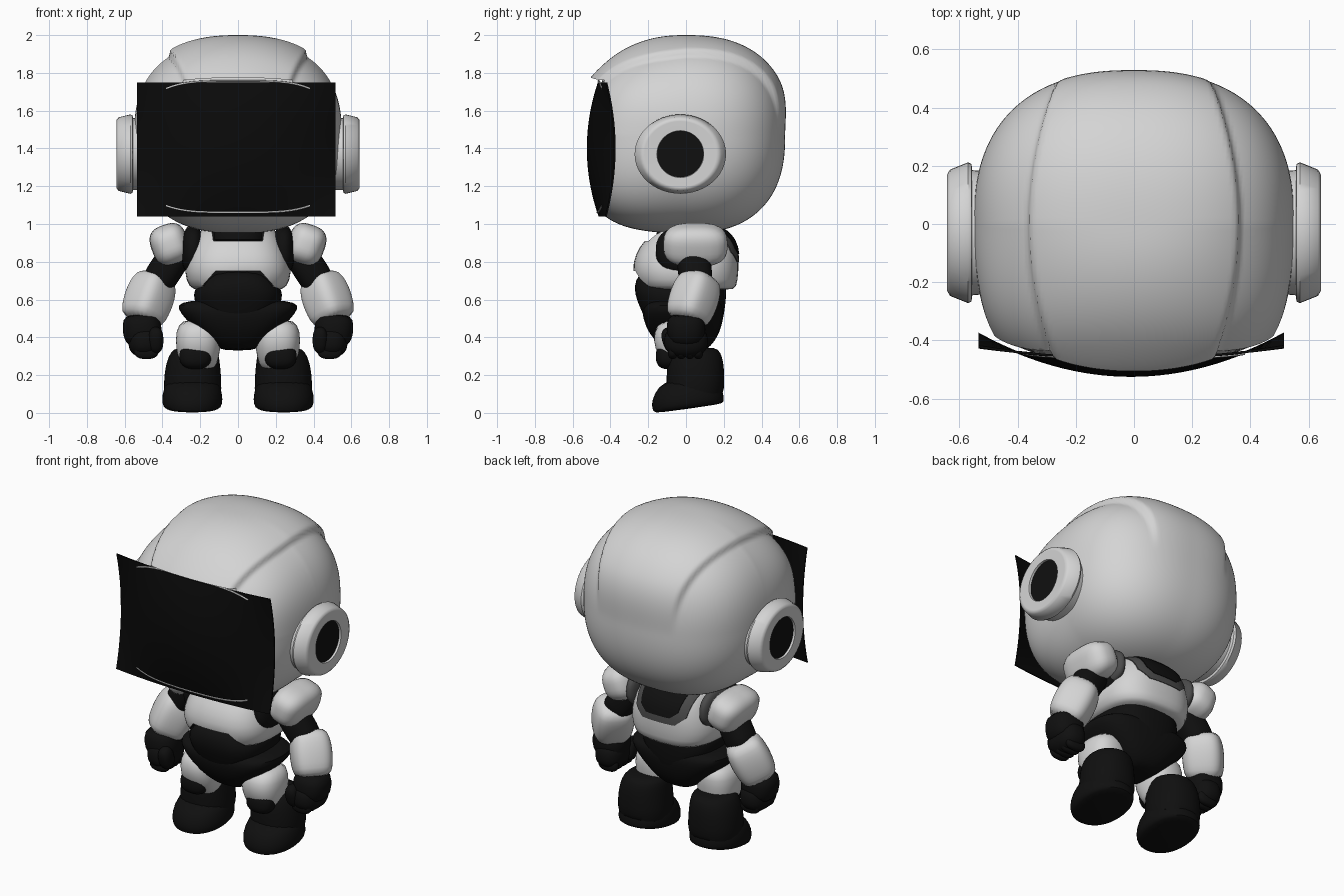
import bpy, bmesh, math
from mathutils import Vector, Matrix, Euler

if "Cube" in bpy.data.objects:
    bpy.data.objects.remove(bpy.data.objects["Cube"])


def material(name, v):
    m = bpy.data.materials.new(name)
    m.use_nodes = True
    col = (v, v, v, 1)
    m.diffuse_color = col
    bsdf = next(n for n in m.node_tree.nodes if n.type == 'BSDF_PRINCIPLED')
    bsdf.inputs["Base Color"].default_value = col
    return m


WHITE = material("white_shell", 0.66)
BLACK = material("black_suit", 0.005)
GLASS = material("visor_black", 0.003)
GREY = material("dark_grey", 0.07)


def finish(bm, name, mat, side=1, subsurf=0, angle=40):
    """Turn a bmesh into a smooth object; side -1 reflects it to -x."""
    for v in bm.verts:
        v.co.x *= side
    bmesh.ops.recalc_face_normals(bm, faces=bm.faces)
    me = bpy.data.meshes.new(name)
    bm.to_mesh(me)
    bm.free()
    ob = bpy.data.objects.new(name, me)
    bpy.context.collection.objects.link(ob)
    me.materials.append(mat)
    bpy.ops.object.select_all(action='DESELECT')
    bpy.context.view_layer.objects.active = ob
    ob.select_set(True)
    if subsurf:
        ob.modifiers.new("Smooth", 'SUBSURF').levels = subsurf
        bpy.ops.object.modifier_apply(modifier="Smooth")
    bpy.ops.object.shade_smooth_by_angle(angle=math.radians(angle))
    return ob


def loft(name, mat, sections, p=2.4, matrix=Matrix(), side=1, n=20):
    """Skin superellipse rings given as (z, cx, cy, rx, ry)."""
    bm = bmesh.new()
    rings = []
    for z, cx, cy, rx, ry in sections:
        ring = []
        for i in range(n):
            c, s = math.cos(math.tau * i / n), math.sin(math.tau * i / n)
            x = cx + rx * math.copysign(abs(c) ** (2 / p), c)
            y = cy + ry * math.copysign(abs(s) ** (2 / p), s)
            ring.append(bm.verts.new(matrix @ Vector((x, y, z))))
        rings.append(ring)
    for a, b in zip(rings, rings[1:]):
        for i in range(n):
            j = (i + 1) % n
            bm.faces.new((a[i], a[j], b[j], b[i]))
    bm.faces.new(rings[0][::-1])
    bm.faces.new(rings[-1])
    return finish(bm, name, mat, side, 1)


def limb(name, mat, a, b, radii, side, p=2.4):
    """Loft along the line a-b; radii are spread evenly."""
    a, b = Vector(a), Vector(b)
    d = b - a
    m = Matrix.Translation(a) @ d.to_track_quat('Z', 'Y').to_matrix().to_4x4()
    k = len(radii) - 1
    secs = [(d.length * i / k, 0, 0, r, r) for i, r in enumerate(radii)]
    return loft(name, mat, secs, p, m, side)


def blob(name, mat, loc, size, side=1, rot=(0, 0, 0), p=2.5):
    """Rounded box (superellipsoid)."""
    bm = bmesh.new()
    bmesh.ops.create_uvsphere(bm, u_segments=28, v_segments=18, radius=1)
    m = Matrix.Translation(loc) @ Euler(rot).to_matrix().to_4x4()
    for v in bm.verts:
        r = sum(abs(c) ** p for c in v.co) ** (-1 / p)
        v.co = m @ Vector([c * r * s for c, s in zip(v.co, size)])
    return finish(bm, name, mat, side)


def carve(target, cutter, operation='DIFFERENCE'):
    """Boolean with cutter, keeping its material on the cut, then delete it."""
    cutter.hide_render = True
    mod = target.modifiers.new("Cut", 'BOOLEAN')
    mod.operation, mod.solver, mod.object = operation, 'EXACT', cutter
    mod.material_mode = 'TRANSFER'
    bpy.ops.object.select_all(action='DESELECT')
    bpy.context.view_layer.objects.active = target
    target.select_set(True)
    bpy.ops.object.modifier_apply(modifier="Cut")
    bpy.data.objects.remove(cutter)
    bpy.ops.object.shade_smooth_by_angle(angle=math.radians(40))


def thicken(bm, faces, dy):
    new = bmesh.ops.extrude_face_region(bm, geom=faces)["geom"]
    verts = [g for g in new if isinstance(g, bmesh.types.BMVert)]
    bmesh.ops.translate(bm, vec=(0, dy, 0), verts=verts)


def prism(mat, half_profile, y0, y1):
    """Mirrored x-z outline extruded from y0 to y1."""
    bm = bmesh.new()
    pts = half_profile + [(-x, z) for x, z in reversed(half_profile)]
    thicken(bm, [bm.faces.new([bm.verts.new((x, y0, z)) for x, z in pts])], y1 - y0)
    return finish(bm, "cutter", mat)


def visor_y(x, z):
    u, v = (x / 0.535) ** 2, ((z - 1.4) / 0.355) ** 2
    return -0.517 + 0.15 * u + 0.06 * v - 0.11 * u * v


def shell(name, mat, half, z0, z1, arch, offset, depth):
    """Curved sheet on the visor surface, thickened towards the front."""
    bm = bmesh.new()
    bmesh.ops.create_grid(bm, x_segments=32, y_segments=24, size=1)
    for v in bm.verts:
        u, t = v.co.x, (v.co.y + 1) / 2
        x, z = u * half, (z0 + arch * u * u) * (1 - t) + (z1 - 2 * arch * u * u) * t
        v.co = (x, visor_y(x, z) + offset, z)
    thicken(bm, bm.faces[:], -depth)
    return finish(bm, name, mat)


def smoothstep(t):
    t = min(1, max(0, t))
    return t * t * (3 - 2 * t)


# Helmet: rounded box with a raised crest band, opened for the visor
bm = bmesh.new()
bmesh.ops.create_uvsphere(bm, u_segments=144, v_segments=120, radius=1,
                          matrix=Matrix.Rotation(math.pi / 2, 4, 'Y'))
for v in bm.verts:
    d = v.co.copy()
    front, low, up = max(0, -d.y), max(0, -d.z), max(0, d.z)
    p = 2.45 + 0.4 * smoothstep(front * 1.5) + 0.2 * front * low - 1.5 * front * up
    q = d * sum(abs(c) ** p for c in d) ** (-1 / p)
    q.x *= 0.55
    q.y *= 0.525 if q.y > 0 else 0.57
    q.z *= 0.5 if q.z > 0 else 0.52
    crest = smoothstep((0.37 - 0.4 * q.y ** 2 - abs(q.x)) / 0.035) * smoothstep(q.z / 0.3)
    v.co = q + d * 0.03 * crest + Vector((0, 0, 1.47))
helmet = finish(bm, "helmet", WHITE)
carve(helmet, shell("cutter", WHITE, 0.6, 1.04, 1.775, 0.03, 0.012, 0.4))
visor = shell("visor", GLASS, 0.525, 1.04, 1.75, 0, 0, 0.008)
visor.location.x = -0.01

# Thin edges of the helmet opening, just proud of the visor
for name, z0, bend in (("visor_lower_edge", 1.062, 0.035), ("visor_upper_edge", 1.757, -0.04)):
    cu = bpy.data.curves.new(name, 'CURVE')
    cu.dimensions, cu.bevel_depth, cu.bevel_resolution = '3D', 0.005, 2
    sp = cu.splines.new('POLY')
    sp.points.add(24)
    for i, pt in enumerate(sp.points):
        u = i / 12 - 1
        z = z0 + bend * u ** 4
        pt.co = (0.38 * u, visor_y(0.38 * u, z) - 0.007, z, 1)
    cu.materials.append(WHITE)
    bpy.context.collection.objects.link(bpy.data.objects.new(name, cu))


# Torso: chest shell with belly and collar cut-outs
def chest_shape(name, mat, grow):
    return loft(name, mat, [(z, 0, cy, rx + grow, ry + grow) for z, cy, rx, ry in (
        (0.65, 0.01, 0.22, 0.23), (0.66, 0.01, 0.26, 0.26), (0.75, -0.005, 0.29, 0.285),
        (0.84, 0.005, 0.265, 0.275), (0.92, 0.02, 0.23, 0.24), (0.97, 0.03, 0.2, 0.18),
        (0.99, 0.03, 0.15, 0.14))], 2.7, n=28)


chest = chest_shape("chest", WHITE, 0)
carve(chest, prism(BLACK, [(0.22, 0.6), (0.2, 0.66), (0.12, 0.75)], -0.5, -0.2))
carve(chest, prism(BLACK, [(0.13, 0.91), (0.16, 1.1)], -0.5, -0.1))

# Back panel: two thin plates following the chest
for name, mat, grow, outline in (
        ("back_panel_rim", GREY, 0.004, [(0.11, 0.8), (0.17, 0.85), (0.19, 0.98)]),
        ("back_panel", BLACK, 0.008, [(0.08, 0.84), (0.125, 0.875), (0.145, 0.98)])):
    carve(chest_shape(name, mat, grow), prism(mat, outline, 0.1, 0.5), 'INTERSECT')

loft("neck", BLACK, [(0.88, 0, 0, 0.16, 0.17), (0.95, 0, 0, 0.15, 0.16), (1.02, 0, 0, 0.14, 0.14)])
loft("abdomen", BLACK, [
    (0.42, 0, 0, 0.12, 0.18), (0.5, 0, -0.01, 0.19, 0.21), (0.6, 0, -0.025, 0.24, 0.24),
    (0.65, 0, -0.03, 0.235, 0.245), (0.7, 0, -0.025, 0.2, 0.245), (0.76, 0, -0.02, 0.14, 0.22)], 2.8)
loft("pelvis", BLACK, [
    (0.33, 0, 0, 0.07, 0.08), (0.345, 0, 0, 0.11, 0.13), (0.42, 0, -0.01, 0.2, 0.19),
    (0.5, 0, -0.015, 0.285, 0.215), (0.555, 0, -0.015, 0.325, 0.22), (0.585, 0, -0.01, 0.31, 0.2),
    (0.6, 0, -0.01, 0.2, 0.18)], 3)

for side, tag in ((1, "left_"), (-1, "right_")):
    # Ear disc: chamfered oval rim and a round dark centre
    bm = bmesh.new()
    rings = []
    for x, ry, rz in ((0.5, .21, .19), (0.556, .215, .19), (0.558, .236, .205), (0.57, .242, .21),
                      (0.632, .217, .195), (0.642, .2, .182), (0.642, .19, .174),
                      (0.64, .124, .124), (0.628, .122, .122)):
        rings.append([bm.verts.new((x, -0.03 + ry * math.cos(math.tau * i / 48),
                                    1.37 + rz * math.sin(math.tau * i / 48))) for i in range(48)])
    for a, b in zip(rings, rings[1:]):
        for i in range(48):
            bm.faces.new((a[i], a[i - 1], b[i - 1], b[i]))
    bm.faces.new(rings[-1]).material_index = 1
    finish(bm, tag + "ear_disc", WHITE, side).data.materials.append(BLACK)

    # Arm
    blob(tag + "socket", BLACK, (0.24, 0.0, 0.86), (0.06, 0.16, 0.125), side)
    blob(tag + "socket_ring", GREY, (0.25, 0.06, 0.885), (0.04, 0.15, 0.105), side)
    blob(tag + "shoulder", WHITE, (0.36, 0.05, 0.89), (0.1, 0.17, 0.11), side, (0, 0.35, 0), 2.9)
    limb(tag + "upper_arm", BLACK, (0.29, 0.03, 0.9), (0.46, 0.06, 0.64), (0.08, 0.09, 0.09, 0.085), side)
    limb(tag + "forearm", WHITE, (0.425, 0.085, 0.735), (0.515, 0.0, 0.48),
         (0.085, 0.11, 0.118, 0.118, 0.112, 0.095), side, 3)
    limb(tag + "cuff", BLACK, (0.515, 0.0, 0.53), (0.5, 0.0, 0.35), (0.09, 0.104, 0.105, 0.08), side)
    blob(tag + "fist", BLACK, (0.495, 0.0, 0.38), (0.085, 0.115, 0.085), side)
    blob(tag + "thumb", BLACK, (0.435, -0.08, 0.385), (0.04, 0.045, 0.07), side, (0.3, 0, 0))
    for i in range(4):
        blob(tag + "finger_%d" % (i + 1), BLACK, (0.485, 0.045 * i - 0.07, 0.33),
             (0.065, 0.027, 0.045), side)

    # Leg
    loft(tag + "thigh", WHITE, [
        (0.22, .21, -0.01, .08, .08), (0.26, .21, -0.02, .1, .1), (0.34, .21, -0.035, .12, .135),
        (0.43, .21, -0.035, .122, .14), (0.5, .2, -0.02, .1, .11)], side=side)
    blob(tag + "knee", BLACK, (0.225, -0.095, 0.3), (0.085, 0.065, 0.068), side)
    loft(tag + "boot", BLACK, [
        (0.06, .24, .05, .15, .14), (0.13, .24, .05, .155, .155), (0.2, .24, .05, .152, .155),
        (0.27, .238, .05, .143, .15), (0.32, .23, .05, .128, .135), (0.35, .225, .05, .105, .11)],
        2.2, side=side)
    tilt = Matrix.Translation((0, 0, 0.02)) @ Matrix.Rotation(math.radians(8), 4, 'X')
    loft(tag + "foot", BLACK, [
        (0, .242, .015, .13, .17), (0.008, .242, .015, .157, .193), (0.05, .242, .015, .164, .196),
        (0.1, .242, .02, .155, .18), (0.17, .24, .04, .13, .14)], 2.2, tilt, side)
